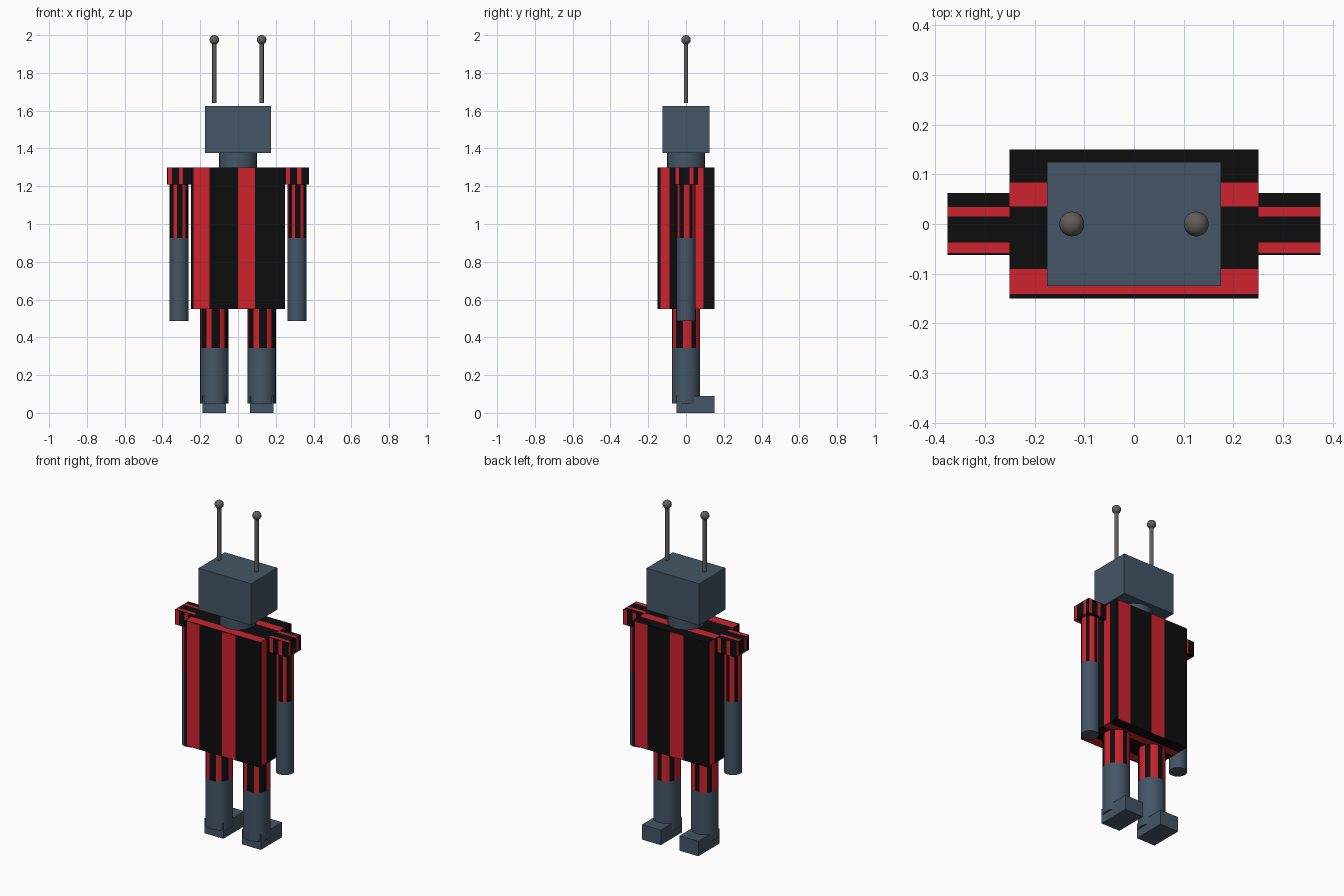
import bpy, bmesh, math

if "Cube" in bpy.data.objects:
    bpy.data.objects.remove(bpy.data.objects["Cube"])


def material(name, rgb):
    m = bpy.data.materials.new(name)
    m.diffuse_color = (*rgb, 1)
    m.use_nodes = True
    m.node_tree.nodes["Principled BSDF"].inputs["Base Color"].default_value = m.diffuse_color
    return m


SLATE = material("slate blue", (0.058, 0.092, 0.132))
BLACK = material("black", (0.004, 0.004, 0.004))
RED = material("red", (0.62, 0.016, 0.027))
GREY = material("metal grey", (0.115, 0.112, 0.108))

# Stripe edges as fractions of a face; odd strips are red
WIDE = (0, 0.03, 0.2, 0.5, 0.68, 1)
DEEP = (0, 0.05, 0.21, 0.65, 0.81, 1)
CAP = (0, 0.03, 0.2, 0.617, 0.777, 1)


def finish(name, bm, mats, smooth=False):
    mesh = bpy.data.meshes.new(name)
    bm.to_mesh(mesh)
    bm.free()
    for m in mats:
        mesh.materials.append(m)
    ob = bpy.data.objects.new(name, mesh)
    bpy.context.collection.objects.link(ob)
    if smooth:
        bpy.ops.object.select_all(action='DESELECT')
        ob.select_set(True)
        bpy.context.view_layer.objects.active = ob
        bpy.ops.object.shade_smooth_by_angle(angle=math.radians(40))
    return ob


def box(name, lo, hi, mat):
    bm = bmesh.new()
    bmesh.ops.create_cube(bm, size=1)
    for v in bm.verts:
        v.co = [(hi[i] if v.co[i] > 0 else lo[i]) for i in range(3)]
    return finish(name, bm, [mat])


def striped_box(name, lo, hi):
    (x0, y0, z0), (x1, y1, z1) = lo, hi
    bm = bmesh.new()

    def quad(points, red):
        f = bm.faces.new([bm.verts.new(p) for p in points])
        f.material_index = int(red)

    # Four walls, each cut into vertical stripes
    c = [(x0, y0), (x1, y0), (x1, y1), (x0, y1)]
    for i in range(4):
        p, q = c[i], c[(i + 1) % 4]
        cuts = DEEP if i % 2 else WIDE
        for k in range(len(cuts) - 1):
            a, b = [(p[0] + (q[0] - p[0]) * t, p[1] + (q[1] - p[1]) * t)
                    for t in cuts[k:k + 2]]
            quad([(*a, z0), (*b, z0), (*b, z1), (*a, z1)], k % 2)
    # Top and bottom, striped across
    for k in range(len(CAP) - 1):
        a, b = [y0 + (y1 - y0) * t for t in CAP[k:k + 2]]
        quad([(x0, a, z1), (x1, a, z1), (x1, b, z1), (x0, b, z1)], k % 2)
        quad([(x0, b, z0), (x1, b, z0), (x1, a, z0), (x0, a, z0)], k % 2)
    bmesh.ops.remove_doubles(bm, verts=bm.verts[:], dist=1e-5)
    return finish(name, bm, [BLACK, RED])


def tube(name, x, r, z0, z1, mats, striped=False, sides=32):
    bm = bmesh.new()
    bmesh.ops.create_cone(bm, cap_ends=True, segments=sides, radius1=r,
                          radius2=r, depth=z1 - z0)
    # Stripes follow the angle around the tube, denser red at the back
    if striped:
        for f in bm.faces:
            n = f.normal
            if abs(n.z) < 0.5:
                step = int((math.atan2(n.y, n.x) + math.pi) / math.tau * sides)
                f.material_index = int(step % 5 < (3 if n.y > 0 else 2))
    bmesh.ops.translate(bm, verts=bm.verts[:], vec=(x, 0, (z0 + z1) / 2))
    return finish(name, bm, mats, True)


def ball(name, x, z, r):
    bm = bmesh.new()
    bmesh.ops.create_uvsphere(bm, u_segments=24, v_segments=16, radius=r)
    bmesh.ops.translate(bm, verts=bm.verts[:], vec=(x, 0, z))
    return finish(name, bm, [GREY], True)


# Head, neck and torso
box("head", (-0.175, -0.125, 1.375), (0.175, 0.125, 1.625), SLATE)
tube("neck", 0, 0.1, 1.3, 1.375, [SLATE])
striped_box("torso", (-0.25, -0.15, 0.55), (0.25, 0.15, 1.3))

for s, side in ((-1, "left"), (1, "right")):
    # Antenna
    tube(side + "_antenna", s * 0.125, 0.0115, 1.64, 1.975, [GREY], sides=16)
    ball(side + "_antenna_tip", s * 0.125, 1.975, 0.025)
    # Arm
    xs = sorted((s * 0.25, s * 0.375))
    striped_box(side + "_shoulder", (xs[0], -0.0625, 1.21), (xs[1], 0.0625, 1.3))
    tube(side + "_sleeve", s * 0.3125, 0.05, 0.925, 1.21, [BLACK, RED], True)
    tube(side + "_forearm", s * 0.3125, 0.05, 0.487, 0.925, [SLATE])
    # Leg and foot
    tube(side + "_trouser", s * 0.125, 0.075, 0.343, 0.55, [BLACK, RED], True)
    tube(side + "_shin", s * 0.125, 0.075, 0.05, 0.343, [SLATE])
    box(side + "_foot", (s * 0.125 - 0.0625, -0.05, 0),
        (s * 0.125 + 0.0625, 0.15, 0.09), SLATE)
